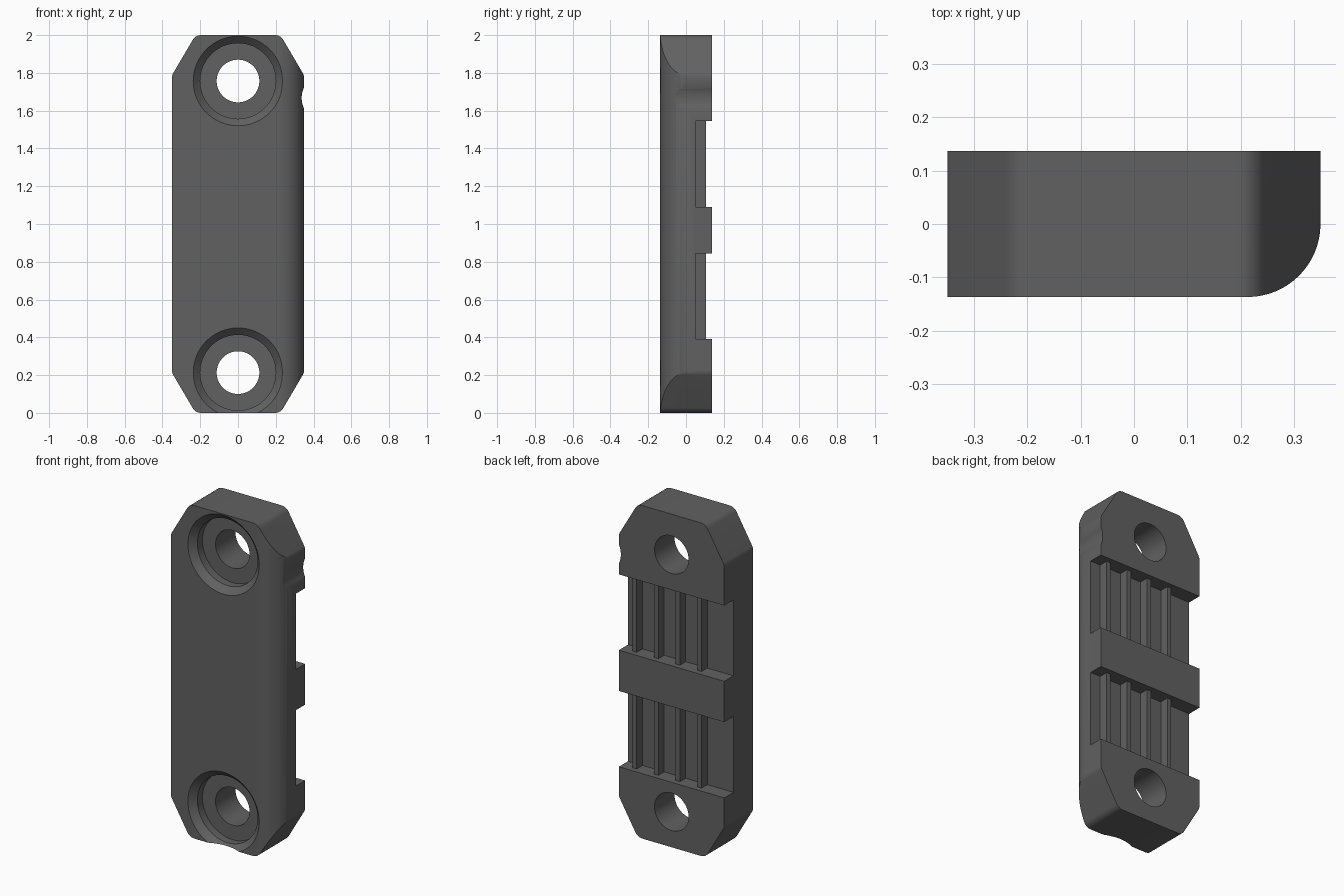
import bpy, bmesh, math
from mathutils import Vector

if "Cube" in bpy.data.objects:
    bpy.data.objects.remove(bpy.data.objects["Cube"])

HALF_X, HALF_Y = 0.35, 0.137
HOLES = (0.213, 1.757)                       # hole centre heights
POCKETS = ((0.39, 0.845), (1.09, 1.545))     # lower and upper back pocket
FLOOR_Y, RIB_Y = 0.05, 0.105

dark_grey = bpy.data.materials.new("dark grey")
dark_grey.diffuse_color = (0.12, 0.12, 0.12, 1)
dark_grey.use_nodes = True
dark_grey.node_tree.nodes["Principled BSDF"].inputs["Base Color"].default_value = dark_grey.diffuse_color


def finish(name, bm):
    bmesh.ops.recalc_face_normals(bm, faces=bm.faces)
    mesh = bpy.data.meshes.new(name)
    bm.to_mesh(mesh)
    bm.free()
    mesh.materials.append(dark_grey)
    obj = bpy.data.objects.new(name, mesh)
    bpy.context.collection.objects.link(obj)
    return obj


def prism(name, points, direction):
    """Extrude a closed outline of 3D points."""
    bm = bmesh.new()
    face = bm.faces.new([bm.verts.new(p) for p in points])
    geom = bmesh.ops.extrude_face_region(bm, geom=[face])["geom"]
    bmesh.ops.translate(bm, vec=direction,
                        verts=[g for g in geom if isinstance(g, bmesh.types.BMVert)])
    return finish(name, bm)


def box(name, x0, x1, y0, y1, z0, z1):
    return prism(name, [(x0, y0, z0), (x1, y0, z0), (x1, y1, z0), (x0, y1, z0)],
                 (0, 0, z1 - z0))


def turned(name, profile, x, z, segments=64):
    """Stack of circles (radius, y) around an axis running front to back."""
    bm = bmesh.new()
    rings = []
    for r, y in profile:
        rings.append([bm.verts.new((x + r * math.cos(2 * math.pi * i / segments), y,
                                    z + r * math.sin(2 * math.pi * i / segments)))
                      for i in range(segments)])
    for a, b in zip(rings, rings[1:]):
        for i in range(segments):
            j = (i + 1) % segments
            bm.faces.new((a[i], a[j], b[j], b[i]))
    bm.faces.new(rings[0])
    bm.faces.new(rings[-1])
    return finish(name, bm)


def rounded(corners, steps=8):
    """Round each (x, z, radius) corner of a convex outline with an arc."""
    out = []
    for i, (x, z, r) in enumerate(corners):
        p = Vector((x, z))
        a = (Vector(corners[i - 1][:2]) - p).normalized()
        b = (Vector(corners[(i + 1) % len(corners)][:2]) - p).normalized()
        half = a.angle(b) / 2
        centre = p + (a + b).normalized() * (r / math.sin(half))
        start = p + a * (r / math.tan(half)) - centre
        end = p + b * (r / math.tan(half)) - centre
        for k in range(steps + 1):
            v = start.lerp(end, k / steps).normalized() * r
            out.append(centre + v)
    return out


def boolean(target, cutter, operation="DIFFERENCE"):
    mod = target.modifiers.new("cut", "BOOLEAN")
    mod.operation, mod.object, mod.solver = operation, cutter, "EXACT"
    bpy.context.view_layer.objects.active = target
    bpy.ops.object.modifier_apply(modifier=mod.name)
    bpy.data.objects.remove(cutter, do_unlink=True)


# Plate: eight-sided outline with rounded corners
quarter = [(0.225, 2.0, 0.052), (HALF_X, 1.787, 0.056)]
right = quarter + [(x, 2 - z, r) for x, z, r in reversed(quarter)]
outline = right + [(-x, z, r) for x, z, r in reversed(right)]
plate = prism("plate", [(p.x, -HALF_Y, p.y) for p in rounded(outline)],
              (0, 2 * HALF_Y, 0))

# Large round along the front right edge
section = [(-0.5, -HALF_Y), (-0.5, 0.3), (HALF_X + 0.1, 0.3), (HALF_X + 0.1, 0.0)]
section += [(HALF_X - HALF_Y + HALF_Y * math.cos(t), -HALF_Y * math.sin(t))
            for t in (math.pi / 2 * k / 16 for k in range(17))]
# outline overshoots every side except the rounded edge
section = [(-0.5, -0.3), (-0.5, 0.3), (HALF_X + 0.1, 0.3), (HALF_X + 0.1, 0.0)] + \
    section[4:] + [(HALF_X - HALF_Y, -0.3)]
boolean(plate, prism("edge_round", [(x, y, -0.1) for x, y in section], (0, 0, 2.2)),
        "INTERSECT")

# Through holes with a chamfered counterbore at the front
for z in HOLES:
    bore = [(0.247, -HALF_Y - 0.01), (0.2, -HALF_Y + 0.037), (0.2, -HALF_Y + 0.085),
            (0.113, -HALF_Y + 0.085), (0.113, 0.2)]
    boolean(plate, turned("bore", bore, 0, z))

# Shallow round notch in the right side
boolean(plate, turned("notch", [(0.13, -0.2), (0.13, 0.2)], HALF_X + 0.117, 1.667, 96))

# Back pockets, open on both sides
for z0, z1 in POCKETS:
    boolean(plate, box("pocket", -0.5, 0.5, FLOOR_Y, 0.3, z0, z1))

bpy.ops.object.select_all(action="DESELECT")
plate.select_set(True)
bpy.context.view_layer.objects.active = plate
bpy.ops.object.shade_smooth_by_angle(angle=math.radians(25))

# Upright grip ribs inside the pockets
for level, (z0, z1) in zip(("lower", "upper"), POCKETS):
    for i in range(4):
        x = 0.268 - 0.1435 * i
        box(f"{level}_rib_{i + 1}", x - 0.014, x + 0.014, FLOOR_Y - 0.005, RIB_Y, z0, z1)
